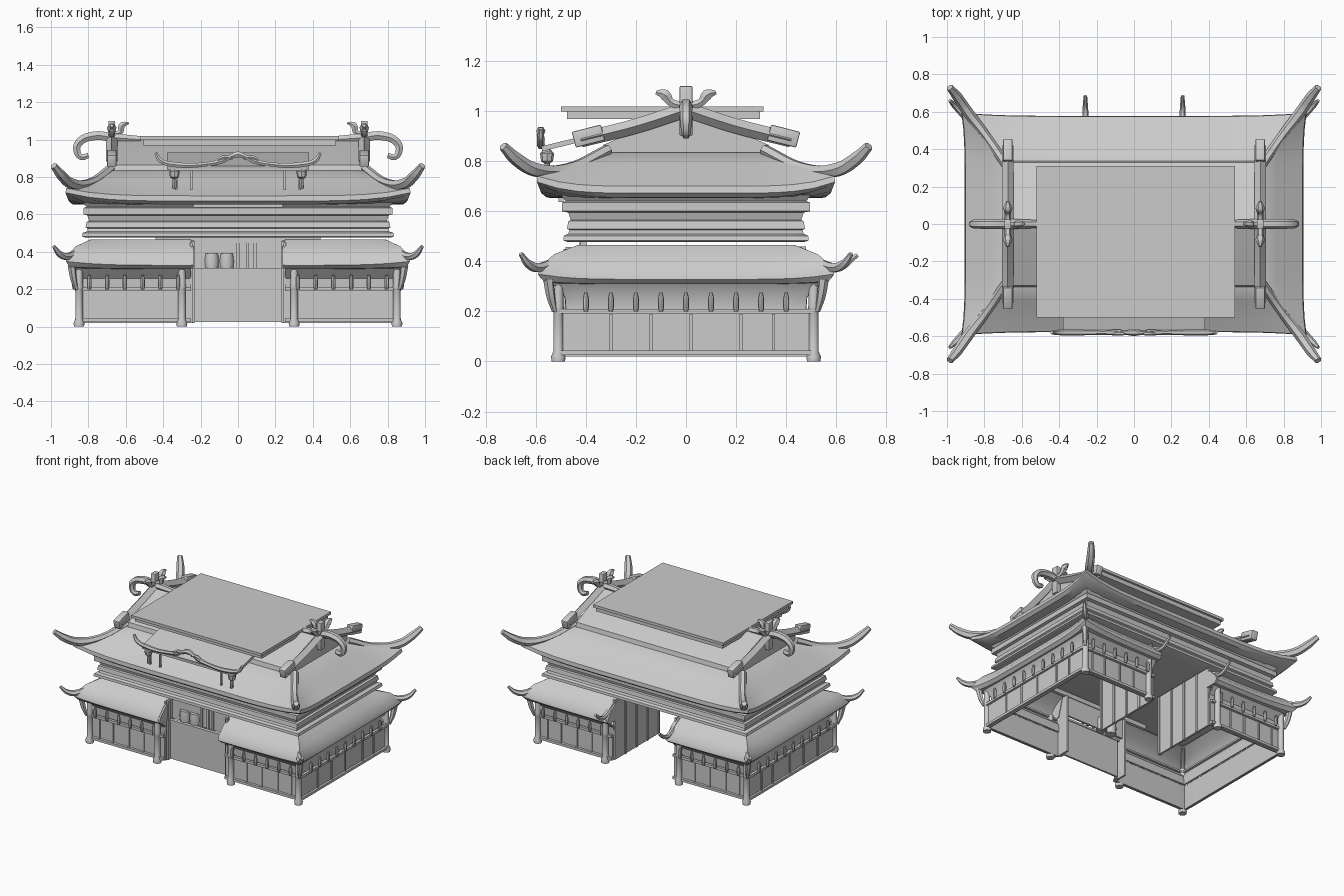
import bpy, bmesh, math
from mathutils import Matrix

if "Cube" in bpy.data.objects:
    bpy.data.objects.remove(bpy.data.objects["Cube"], do_unlink=True)

GREY = (0.6, 0.6, 0.6, 1)
mat = bpy.data.materials.new("plain grey")
mat.use_nodes = True
mat.diffuse_color = GREY
mat.node_tree.nodes["Principled BSDF"].inputs["Base Color"].default_value = GREY


def baked(name, data, thick=0, bevel=0):
    """Turn mesh or curve data into a finished mesh object with sharp edges kept."""
    tmp = bpy.data.objects.new(name, data)
    bpy.context.collection.objects.link(tmp)
    if thick:
        m = tmp.modifiers.new("thickness", 'SOLIDIFY')
        m.thickness, m.offset = thick, 0
    if bevel:
        m = tmp.modifiers.new("bevel", 'BEVEL')
        m.width, m.segments = bevel, 2
    dg = bpy.context.evaluated_depsgraph_get()
    mesh = bpy.data.meshes.new_from_object(tmp.evaluated_get(dg))
    bpy.data.objects.remove(tmp, do_unlink=True)
    mesh.materials.clear()
    mesh.materials.append(mat)
    mesh.shade_smooth()
    mesh.set_sharp_from_angle(angle=math.radians(35))
    bpy.context.collection.objects.link(bpy.data.objects.new(name, mesh))


def finish(name, bm, **kw):
    bmesh.ops.recalc_face_normals(bm, faces=bm.faces)
    mesh = bpy.data.meshes.new(name)
    bm.to_mesh(mesh)
    bm.free()
    baked(name, mesh, **kw)


def box(name, loc, size, tilt=0, **kw):
    bm = bmesh.new()
    mtx = Matrix.Translation(loc) @ Matrix.Rotation(tilt, 4, 'X') @ Matrix.Diagonal((*size, 1))
    bmesh.ops.create_cube(bm, size=1, matrix=mtx)
    finish(name, bm, **kw)


def loft(name, rings, closed, capped=False, **kw):
    bm = bmesh.new()
    vs = [[bm.verts.new(p) for p in ring] for ring in rings]
    n = len(vs[0])
    for a, b in zip(vs, vs[1:]):
        for i in range(n if closed else n - 1):
            j = (i + 1) % n
            bm.faces.new((a[i], a[j], b[j], b[i]))
    if capped:
        bm.faces.new(vs[0])
        bm.faces.new(vs[-1])
    finish(name, bm, **kw)


def lathe(name, x, y, profile, sides=12):
    """Turned part from (radius, height) pairs."""
    rings = [[(x + r * math.cos(a), y + r * math.sin(a), z)
              for a in (math.tau * i / sides for i in range(sides))] for r, z in profile]
    loft(name, rings, True, True)


def peg(x, y):
    lathe("peg", x, y, [(.008, .2), (.012, .215), (.012, .25), (.007, .275)], 8)


def rim(hx, hy, z, lift=0, gap=None, side=1, n=16):
    """Rectangular outline with upswept corners; with a gap it becomes a C-shaped wing."""
    if gap is None:
        path = [(-hx, -hy), (hx, -hy), (hx, hy), (-hx, hy), (-hx, -hy)]
    else:
        path = [(gap, -hy), (hx, -hy), (hx, hy), (gap, hy)]
    pts = []
    for (ax, ay), (bx, by) in zip(path, path[1:]):
        for i in range(n):
            x, y = ax + (bx - ax) * i / n, ay + (by - ay) * i / n
            w = min(abs(x / hx), abs(y / hy)) ** 6 if lift else 0
            pts.append((side * x * (1 + .02 * w), y * (1 + .03 * w), z + lift * w))
    if gap is not None:
        pts.append((side * gap, hy, z))
    return pts


def sweep(name, pts, radius, taper, res=1):
    """Curved ornament along a smooth path."""
    cu = bpy.data.curves.new(name, 'CURVE')
    cu.dimensions, cu.bevel_depth, cu.bevel_resolution = '3D', radius, res
    cu.use_fill_caps, cu.resolution_u = True, 6
    sp = cu.splines.new('BEZIER')
    sp.bezier_points.add(len(pts) - 1)
    for b, p, t in zip(sp.bezier_points, pts, taper):
        b.co, b.radius = p, t
        b.handle_left_type = b.handle_right_type = 'AUTO'
    baked(name, cu)


# Ground floor wings, mirrored left and right
GAP = .25
for s, side in ((1, "left"), (-1, "right")):
    def wing(part, rows, thick):
        loft(f"{side}_{part}", [rim(*r, gap=GAP, side=s) for r in rows], False, thick=thick)
    wing("wall", [(.85, .49, .02), (.85, .49, .2)], .012)
    wing("bracket_cove", [(.835, .475, .2), (.835, .48, .26), (.87, .53, .315)], .01)
    wing("lower_roof", [(.84, .5, .313), (.88, .55, .315, .01), (.898, .57, .33, .02),
                        (.893, .563, .355, .02), (.85, .51, .413, .01), (.79, .43, .46)], .012)
    for z in (.035, .2):
        wing("rail", [(.862, .505, z - .009), (.862, .505, z + .009)], .02)
    for f in (-1, 1):
        # Posts, wall battens and hanging pegs
        for x, top in ((.85, .34), (.3, .33)):
            lathe("post", s * x, f * .51, [(.027, 0), (.029, .02), (.02, .04), (.02, .2),
                                           (.024, .21), (.02, .23), (.02, top)])
        for x in (.42, .54, .67, .78):
            box("batten", (s * x, f * .497, .115), (.012, .012, .15))
        for i in range(6):
            peg(s * (.32 + .095 * i), f * .525)
        # Closed end of the lower roof
        end = [(.47, .31), (.55, .31), (.572, .33), (.565, .358), (.51, .416), (.43, .46)]
        loft("roof_end", [[(s * x, f * y, z) for y, z in end] for x in (.238, .262)], True, True)
        # Upswept lower hips and post brackets
        sweep("lower_hip", [(s * .79, f * .43, .455), (s * .86, f * .52, .405), (s * .915, f * .59, .375),
                            (s * .955, f * .63, .39), (s * .985, f * .66, .43)],
              .019, [.6, .8, 1.1, .9, .5])
        sweep("corner_bracket", [(s * .865, f * .525, .2), (s * .88, f * .54, .26), (s * .89, f * .55, .33)],
              .018, [.6, 1, 1.2])
        # Upper hips
        sweep("upper_hip", [(s * .68, f * .31, .845), (s * .79, f * .47, .77), (s * .89, f * .6, .765),
                            (s * .945, f * .68, .81), (s * .985, f * .73, .86)],
              .027, [.9, .9, 1.1, 1, .7])
        # Gable ridges with block ends
        sweep("gable_ridge", [(s * .675, 0, 1.005), (s * .675, f * .2, .94), (s * .675, f * .42, .885)],
              .03, [1, 1, 1], res=0)
        box("ridge_end_block", (s * .675, f * .39, .9), (.05, .12, .065), f * -.25, bevel=.006)
        sweep("side_tail", [(s * .675, 0, 1.02), (s * .675, f * .06, 1.035), (s * .675, f * .085, 1.065),
                            (s * .675, f * .12, 1.075)], .018, [1, 1, 1.4, .5])
    for i in range(9):
        peg(s * .875, -.4 + .1 * i)
    for y in (-.3, -.14, .02, .22, .35):
        box("batten", (s * .857, y, .115), (.012, .012, .15))
    sweep("rear_inner_hip", [(s * .26, .45, .45), (s * .26, .53, .395), (s * .26, .6, .37), (s * .26, .685, .425)],
          .016, [.8, 1, 1, .6])
    # Walls turning in at the openings, with doors along the passage
    box("front_return_wall", (s * GAP, -.44, .235), (.014, .1, .43))
    box("passage_wall", (s * GAP, .22, .24), (.014, .52, .44))
    for y in (-.03, .1, .23, .36):
        box("passage_batten", (s * GAP, y, .24), (.026, .016, .44))

    # Roof-end finial: crest, scroll and tail
    box("crest_post", (s * .675, 0, 1.0), (.035, .05, .2), bevel=.004)
    sweep("ridge_scroll", [(s * .52, 0, 1), (s * .66, 0, 1.01), (s * .77, 0, 1.02), (s * .85, 0, .985),
                           (s * .862, 0, .945), (s * .84, 0, .908), (s * .8, 0, .915)],
          .027, [.8, 1, 1, .9, .8, .7, .6])
    sweep("inner_tail", [(s * .67, 0, 1.03), (s * .63, 0, 1.04), (s * .62, 0, 1.075), (s * .585, 0, 1.09)],
          .016, [1, 1, 1.3, .4])

# Entrance: low front panel with a barred window above it
box("entrance_panel", (0, -.45, .165), (.46, .014, .28))
box("panel_rail", (0, -.45, .305), (.48, .025, .015))
box("entrance_window", (0, -.41, .39), (.48, .014, .17))
box("entrance_lintel", (0, -.41, .465), (.88, .025, .036))
for x in (-.24, .24):
    box("entrance_jamb", (x, -.47, .24), (.022, .022, .435))
for x in (0, .05, .09):
    box("window_bar", (x, -.42, .39), (.016, .016, .17))
for x in (-.14, -.06):
    lathe("drum", x, -.41, [(.035, .3), (.04, .35), (.035, .39)])

# Stepped body between the two roofs
steps = [(.82, .475, .478), (.835, .49, .483), (.83, .488, .502), (.805, .47, .51), (.805, .465, .525),
         (.815, .475, .53), (.81, .47, .56), (.795, .46, .565), (.805, .47, .595), (.825, .495, .6),
         (.825, .495, .635), (.81, .48, .64), (.83, .5, .665)]
loft("stepped_body", [rim(*r) for r in steps], True, True)
box("front_tablet", (0, -.5, .645), (.48, .02, .016))

# Upper hipped roof
skirt = [(.79, .46, .652), (.885, .555, .654, .045), (.905, .578, .672, .045), (.9, .575, .7, .04),
         (.84, .5, .737, .02), (.76, .41, .787, .005), (.68, .335, .835)]
loft("upper_roof", [rim(*r) for r in skirt], True, True)

# Gabled crown above it
section = [(-.34, .82), (-.33, .865), (-.18, .93), (0, 1.0), (.18, .93), (.33, .865), (.34, .82)]
loft("gabled_crown", [[(x, y, z) for y, z in section] for x in (-.66, .66)], True, True)

# Flat top slab
box("slab_base", (.01, -.09, .985), (1.03, .77, .034))
box("top_slab", (.01, -.095, 1.009), (1.06, .81, .02))

# Front canopy with a wavy crest and hanging lanterns
box("canopy_roof", (0, -.43, .885), (.76, .3, .02), .24)
box("canopy_beam", (0, -.56, .845), (.72, .03, .02))
crest = [(.44, .93), (.415, .89), (.33, .866), (.16, .87), (.09, .885), (.045, .905)]
sweep("canopy_crest", [(-x, -.58, z) for x, z in crest] + [(0, -.58, .92)]
      + [(x, -.58, z) for x, z in reversed(crest)], .016,
      [.6, .9, 1, .8, 1, .8, 1.2, .8, 1, .8, 1, .9, .6])
for s in (-1, 1):
    sweep("crest_scroll", [(s * .03, -.585, .9), (s * .08, -.585, .905), (s * .12, -.585, .88)], .012, [.6, 1, .5])
    lathe("lantern", s * .34, -.555, [(.008, .735), (.012, .745), (.01, .79), (.024, .8), (.028, .83), (.012, .85)], 8)
    for x in (.25, .33):
        box("canopy_hanger", (s * x, -.55, .79), (.012, .012, .12))
